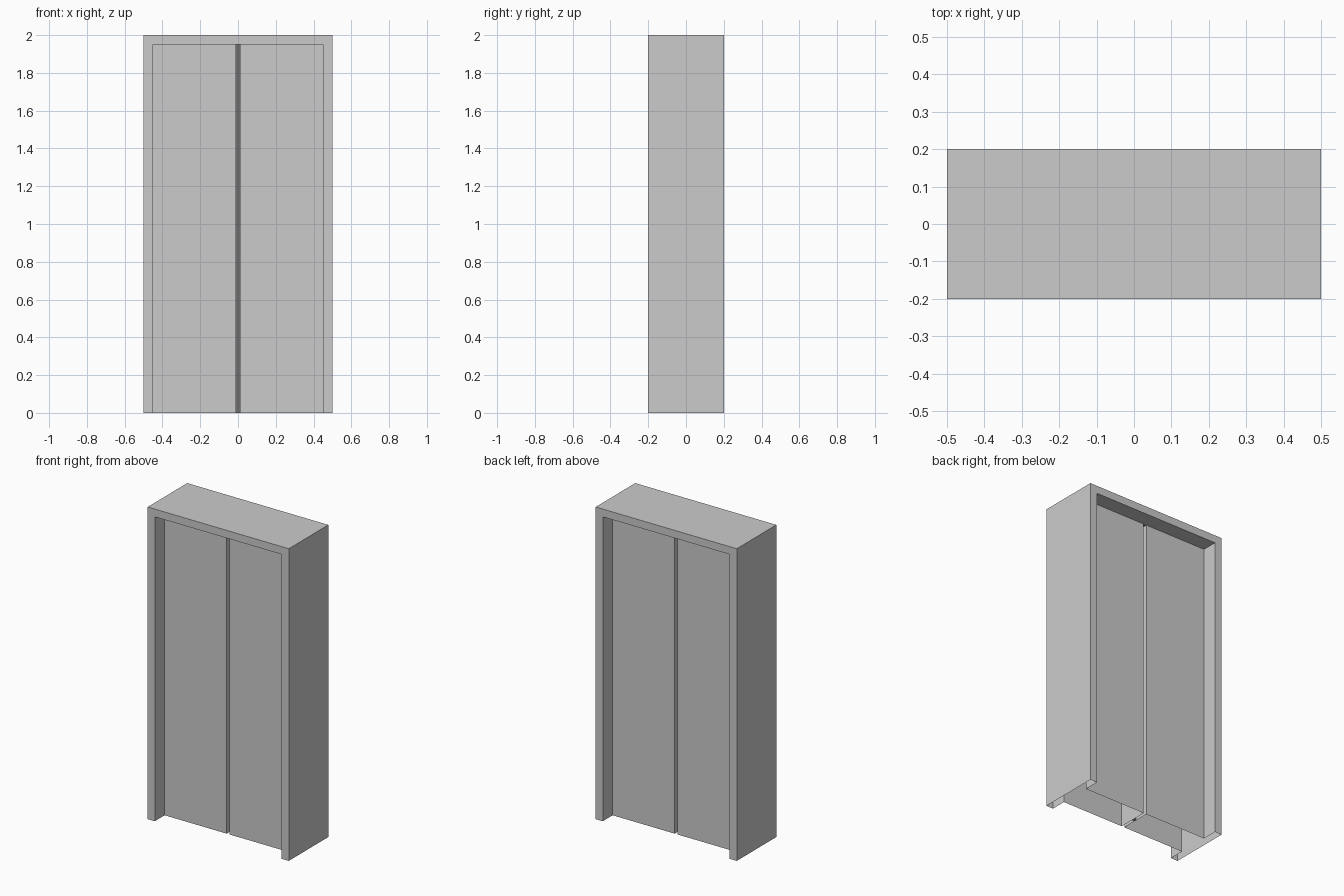
import bpy
import bmesh

cube = bpy.data.objects.get("Cube")
if cube:
    bpy.data.objects.remove(cube, do_unlink=True)

HALF_W, HALF_D, HEIGHT = 0.5, 0.2, 2.0   # outer casing
OPEN_W, OPEN_H = 0.45, 1.95              # doorway opening
DOOR_Y, GAP, SEAL_Y = 0.1, 0.01, 0.005   # recessed doors and centre gap


def make_material(name, grey):
    mat = bpy.data.materials.new(name)
    mat.use_nodes = True
    colour = (grey, grey, grey, 1)
    mat.diffuse_color = colour
    mat.node_tree.nodes["Principled BSDF"].inputs["Base Color"].default_value = colour
    return mat


def wall(bm, path, z0, z1):
    """Upright sheet following a plan path."""
    for (ax, ay), (bx, by) in zip(path, path[1:]):
        corners = [(ax, ay, z0), (ax, ay, z1), (bx, by, z1), (bx, by, z0)]
        bm.faces.new([bm.verts.new(c) for c in corners])


def slab(bm, x1, y0, y1, z, up):
    """Level sheet from the centre line out to x1."""
    corners = [(0, y0, z), (x1, y0, z), (x1, y1, z), (0, y1, z)]
    if not up:
        corners.reverse()
    bm.faces.new([bm.verts.new(c) for c in corners])


def finish(name, bm, mat):
    """Make the quarter part an object and mirror it to all four sides."""
    bmesh.ops.remove_doubles(bm, verts=bm.verts, dist=0.0001)
    mesh = bpy.data.meshes.new(name)
    bm.to_mesh(mesh)
    bm.free()
    mesh.materials.append(mat)
    obj = bpy.data.objects.new(name, mesh)
    bpy.context.collection.objects.link(obj)
    mirror = obj.modifiers.new("Mirror", 'MIRROR')
    mirror.use_axis = (True, True, False)
    return obj


grey = make_material("light_grey", 0.6)
dark = make_material("dark_grey", 0.16)

# Hollow casing: jambs, header and roof, open underneath
bm = bmesh.new()
wall(bm, [(OPEN_W, DOOR_Y), (OPEN_W, HALF_D), (HALF_W, HALF_D), (HALF_W, 0)], 0, OPEN_H)
wall(bm, [(0, HALF_D), (OPEN_W, HALF_D), (HALF_W, HALF_D), (HALF_W, 0)], OPEN_H, HEIGHT)
slab(bm, OPEN_W, DOOR_Y, HALF_D, OPEN_H, False)
slab(bm, HALF_W, 0, HALF_D, HEIGHT, True)
finish("door_casing", bm, grey)

# Sliding door leaves with their inner edges
bm = bmesh.new()
wall(bm, [(GAP, 0), (GAP, DOOR_Y), (OPEN_W, DOOR_Y)], 0, OPEN_H)
finish("door_leaves", bm, grey)

# Seal deep in the gap between the leaves
bm = bmesh.new()
wall(bm, [(0, SEAL_Y), (GAP, SEAL_Y)], 0, OPEN_H)
slab(bm, GAP, SEAL_Y, DOOR_Y, OPEN_H, False)
finish("centre_seal", bm, dark)
